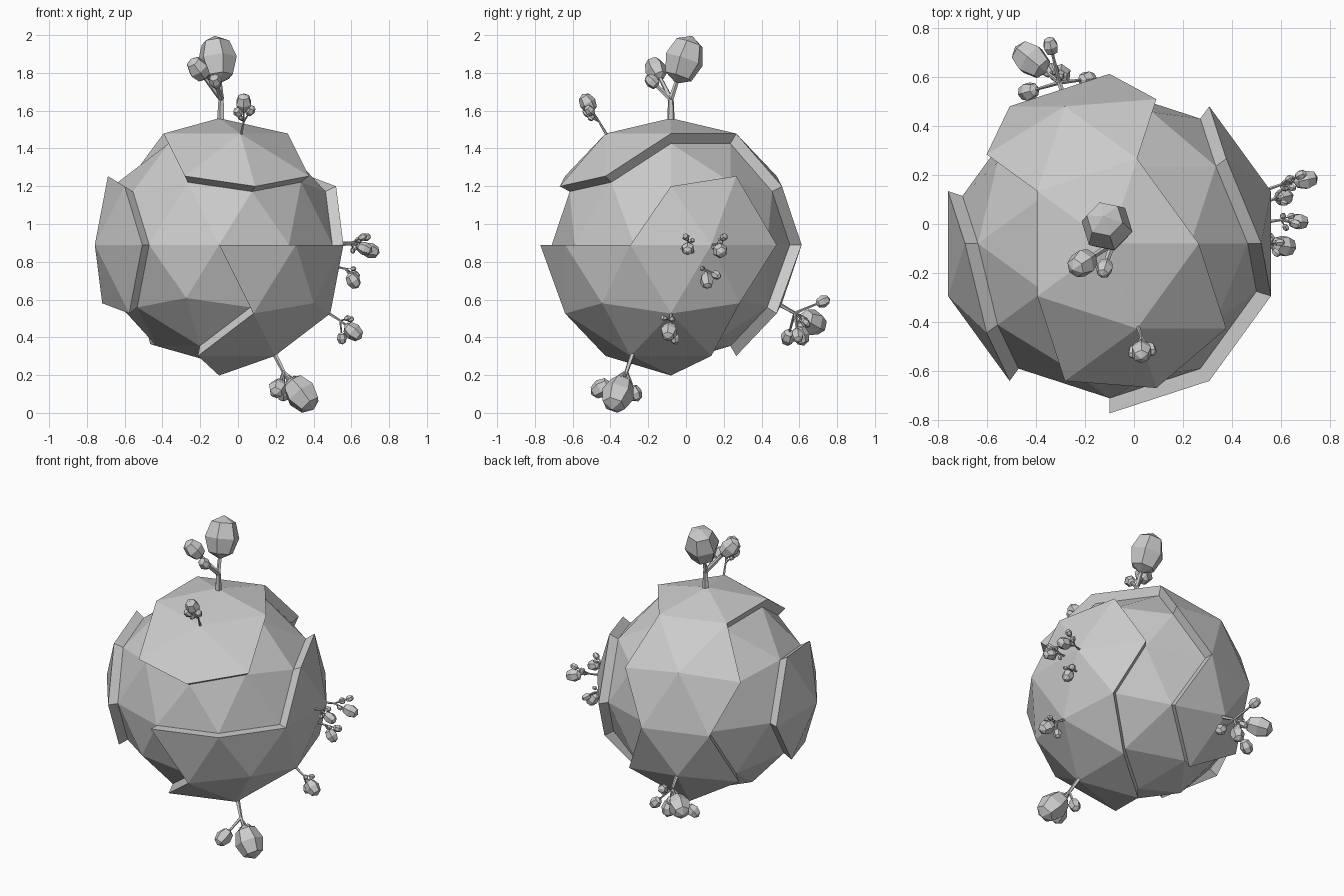
import bpy, bmesh, math, random
from mathutils import Vector, Matrix

if "Cube" in bpy.data.objects:
    bpy.data.objects.remove(bpy.data.objects["Cube"])

random.seed(4)
C = Vector((-0.1, -0.08, 0.89))   # planet centre
R_LOW, R_HIGH = 0.63, 0.692       # sunken ground / raised plates


def finish(bm, name):
    bmesh.ops.recalc_face_normals(bm, faces=bm.faces)
    me = bpy.data.meshes.new(name)
    bm.to_mesh(me)
    bm.free()
    ob = bpy.data.objects.new(name, me)
    bpy.context.collection.objects.link(ob)
    return ob


def direction(az, z):
    a, r = math.radians(az), math.sqrt(1 - z * z)
    return Vector((r * math.cos(a), r * math.sin(a), z))


# Each plate is a set of faces around the seed directions (azimuth, height)
PLATES = {
    "top_plate": [(0, 1), (288, 0.851)],
    "left_plate": [(198, 0)],
    "back_plate": [(108, 0.526)],
    "lower_back_plate": [(108, -0.447)],
    "right_plate": [(18, 0), (324, -0.447), (324, -0.851), (288, -0.188), (22.7, -0.644)],
}

# Template sphere
ico = bmesh.new()
bmesh.ops.create_icosphere(ico, subdivisions=2, radius=1)
groups = {name: [] for name in PLATES}
groups["sunken_ground"] = []
for f in ico.faces:
    tests = [v.co.normalized() for v in f.verts] + [f.calc_center_median().normalized()]
    owner = "sunken_ground"
    for name, seeds in PLATES.items():
        if any((t - direction(*s)).length < 0.08 for t in tests for s in seeds):
            owner = name
            break
    groups[owner].append([v.co.normalized() for v in f.verts])
ico.free()

# Ground and raised plates with side walls
for name, tris in groups.items():
    bm = bmesh.new()
    rad = R_LOW if name == "sunken_ground" else R_HIGH
    for tri in tris:
        bm.faces.new([bm.verts.new(C + d * (0.67 if d.z > 0.99 else rad)) for d in tri])
    bmesh.ops.remove_doubles(bm, verts=bm.verts, dist=0.001)
    if rad > R_LOW:
        rim = [e for e in bm.edges if e.is_boundary]
        out = bmesh.ops.extrude_edge_only(bm, edges=rim)
        for v in out["geom"]:
            if isinstance(v, bmesh.types.BMVert):
                v.co = C + (v.co - C).normalized() * R_LOW
    finish(bm, name)


def aim(p, d):
    return Matrix.Translation(p) @ d.to_track_quat('Z', 'Y').to_matrix().to_4x4()


def stick(bm, a, b, r1, r2):
    d = b - a
    bmesh.ops.create_cone(bm, cap_ends=True, segments=5, radius1=r1, radius2=r2,
                          depth=d.length, matrix=aim((a + b) / 2, d))


def leaf(bm, p, d, r, stretch=1.25):
    # Faceted six-sided leaf clump
    bmesh.ops.create_uvsphere(bm, u_segments=6, v_segments=4, radius=r,
                              matrix=aim(p, d) @ Matrix.Diagonal((1, 1, stretch, 1)))


def tree(name, base, height, r, clumps, twigs, spread):
    base = Vector(base)
    up = (base - C).normalized()
    fork = base + up * height
    wood, green = bmesh.new(), bmesh.new()
    stick(wood, base - up * 0.03, fork, r, r * 0.7)
    for x, y, z, s in clumps:
        p = Vector((x, y, z))
        stick(wood, fork, p, r * 0.65, r * 0.4)
        leaf(green, p, p - fork, s)
    # Small extra twigs
    for i in range(twigs):
        d = Vector([random.uniform(-1, 1) for _ in range(3)]).normalized()
        p = fork + (d + up * 0.9).normalized() * spread
        stick(wood, fork, p, r * 0.4, r * 0.25)
        leaf(green, p, p - fork, spread * 0.3)
    finish(wood, name + "_branches")
    finish(green, name + "_leaves")


tree("top_tree", (-0.09, -0.08, 1.55), 0.11, 0.022,
     [(-0.11, -0.01, 1.87, 0.107), (-0.21, -0.16, 1.82, 0.058), (-0.12, -0.18, 1.755, 0.036)], 0, 0)
tree("upper_front_tree", (0.02, -0.43, 1.49), 0.06, 0.008,
     [(0.03, -0.52, 1.64, 0.045), (0.0, -0.52, 1.59, 0.026), (0.065, -0.51, 1.6, 0.027)], 2, 0.05)
tree("right_tree_a", (0.55, 0.01, 0.9), 0.05, 0.008,
     [(0.67, 0.01, 0.87, 0.036), (0.66, 0.0, 0.93, 0.02)], 3, 0.045)
tree("right_tree_b", (0.54, 0.14, 0.89), 0.06, 0.008,
     [(0.70, 0.18, 0.86, 0.042), (0.68, 0.2, 0.93, 0.021)], 3, 0.05)
tree("right_tree_c", (0.53, 0.09, 0.77), 0.04, 0.008,
     [(0.61, 0.11, 0.70, 0.038), (0.62, 0.16, 0.73, 0.024)], 2, 0.045)
tree("lower_right_tree", (0.49, -0.08, 0.52), 0.06, 0.009,
     [(0.61, -0.09, 0.43, 0.046), (0.55, -0.06, 0.395, 0.027)], 3, 0.055)
tree("bottom_tree", (0.19, -0.28, 0.32), 0.12, 0.015,
     [(0.335, -0.36, 0.10, 0.088), (0.21, -0.45, 0.13, 0.05), (0.24, -0.27, 0.105, 0.038)], 2, 0.08)
tree("back_tree", (-0.28, 0.50, 0.57), 0.09, 0.013,
     [(-0.42, 0.67, 0.48, 0.07), (-0.30, 0.61, 0.41, 0.045), (-0.43, 0.54, 0.40, 0.04),
      (-0.34, 0.725, 0.59, 0.033), (-0.19, 0.59, 0.41, 0.035)], 3, 0.08)
